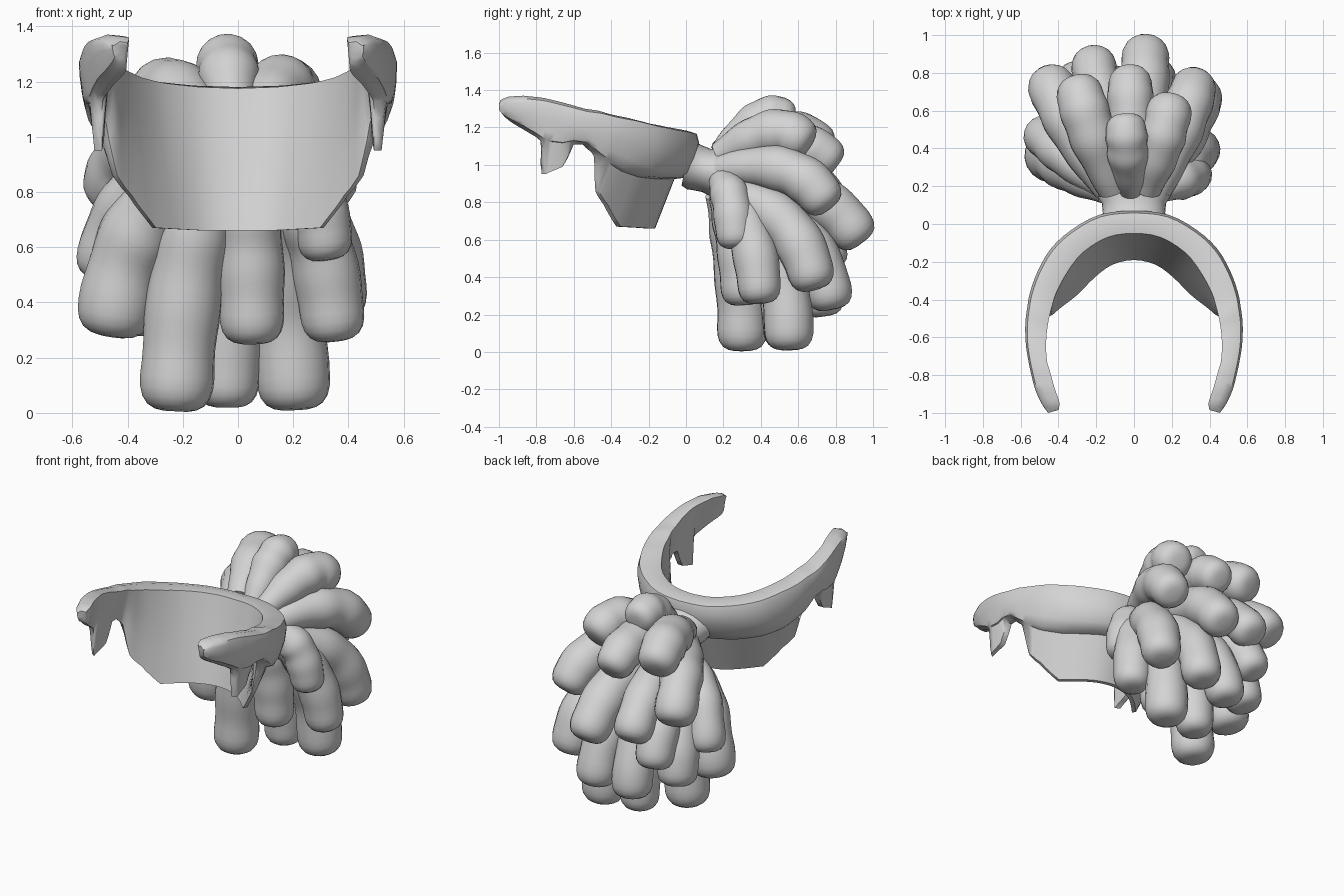
import bpy, bmesh, math
from mathutils import Vector

if "Cube" in bpy.data.objects:
    bpy.data.objects.remove(bpy.data.objects["Cube"])

grey = bpy.data.materials.new("light hair grey")
grey.diffuse_color = (0.66, 0.66, 0.66, 1)
grey.use_nodes = True
grey.node_tree.nodes["Principled BSDF"].inputs["Base Color"].default_value = grey.diffuse_color


def loft(name, rings, angle=50):
    """Skin a list of closed rings, capping both ends."""
    bm = bmesh.new()
    vs = [[bm.verts.new(p) for p in r] for r in rings]
    n = len(rings[0])
    for a, b in zip(vs, vs[1:]):
        for i in range(n):
            j = (i + 1) % n
            bm.faces.new((a[i], a[j], b[j], b[i]))
    bm.faces.new(vs[0])
    bm.faces.new(vs[-1])
    bmesh.ops.recalc_face_normals(bm, faces=bm.faces)
    me = bpy.data.meshes.new(name)
    bm.to_mesh(me)
    bm.free()
    me.materials.append(grey)
    ob = bpy.data.objects.new(name, me)
    bpy.context.collection.objects.link(ob)
    bpy.ops.object.select_all(action='DESELECT')
    ob.select_set(True)
    bpy.context.view_layer.objects.active = ob
    bpy.ops.object.shade_smooth_by_angle(angle=math.radians(angle))
    return ob


# Hairline band, back centre to front tip:
# outer x y, inner rim x y, top z, band z, lower edge x y, lower z
half = [
    (0, .07, 0, -.05, 1.18, .93, 0, -.165, .66),
    (.18, .05, .14, -.07, 1.185, .93, .12, -.19, .66),
    (.33, -.03, .27, -.15, 1.20, .93, .22, -.26, .665),
    (.44, -.13, .35, -.25, 1.22, .94, .31, -.35, .67),
    (.51, -.25, .41, -.36, 1.25, .97, .40, -.42, .79),
    (.55, -.36, .435, -.44, 1.27, 1.02, .455, -.465, .86),
    (.565, -.44, .45, -.50, 1.29, 1.06, .50, -.48, 1.05),
    (.575, -.52, .46, -.56, 1.30, 1.12, .52, -.54, 1.11),
    (.575, -.60, .465, -.62, 1.32, 1.13, .52, -.60, 1.11),
    (.57, -.66, .465, -.67, 1.335, 1.12, .52, -.66, .99),
    (.56, -.72, .46, -.73, 1.35, 1.13, .52, -.75, .95),
    (.55, -.77, .445, -.78, 1.36, 1.15, .515, -.775, 1.13),
    (.525, -.87, .42, -.87, 1.37, 1.21, .48, -.87, 1.19),
    (.49, -.95, .395, -.945, 1.365, 1.25, .44, -.95, 1.24),
    (.455, -1.0, .40, -.985, 1.345, 1.29, .43, -.99, 1.285),
]


def mirrored(s):
    return tuple(-v if i in (0, 2, 6) else v for i, v in enumerate(s))


def blend(a, b, c, d, t, i):
    """Smooth in plan, straight in height."""
    if i in (4, 5, 8):
        return b + (c - b) * t
    return b + .5 * t * (c - a + t * (2*a - 5*b + 4*c - d + t * (3*(b - c) + d - a)))


def band_ring(s, k):
    o, n, p = Vector(s[0:2]), Vector(s[2:4]), Vector(s[6:8])
    zt, zb, zl = s[4], s[5], s[8]
    inward = (p - o).normalized() * min(.04, (p - o).length * .7)
    if p.y > -.5:
        inward *= .65
    wave = .012 * math.sin(k * 1.1)
    q = p + inward
    pts = [
        (n, zt - .005), (n.lerp(o, .5), zt), (n.lerp(o, .9), zt - .015),
        (o, zt - .25 * (zt - zb)),
        (o.lerp(p, .05), zt - .55 * (zt - zb) + wave),
        (o.lerp(p, .18), zt - .85 * (zt - zb) + wave),
        (o.lerp(p, .36), zb),
        (o.lerp(p, .56), zb - .02 * (zb - zl)),
        (p, zl), (q, zl),
        (q.lerp(n, .33), zl + (zt - zl) * .33),
        (q.lerp(n, .7), zl + (zt - zl) * .67),
    ]
    return [(v.x, v.y, z) for v, z in pts]


stations = [mirrored(s) for s in reversed(half[1:])] + half
rings = []
last = len(stations) - 1
for k in range(last):
    a, b, c, d = (stations[min(max(k + j, 0), last)] for j in (-1, 0, 1, 2))
    for t in (0, 1/3, 2/3):
        s = [blend(a[i], b[i], c[i], d[i], t, i) for i in range(9)]
        rings.append(band_ring(s, k + t))
rings.append(band_ring(stations[-1], last))
loft("hairline_band", rings)


def oval(c, rx, rz, tilt, n=32):
    return [(c[0] + rx * math.cos(u), c[1] + rz * math.sin(u) * tilt, c[2] + rz * math.sin(u))
            for u in (2 * math.pi * i / n for i in range(n))]


# Tie between band and locks
loft("hair_tie", [oval((0, y, z), rx, rz, .2) for y, z, rx, rz in
                  ((.0, 1.01, .18, .12), (.03, .995, .17, .125), (.06, .985, .165, .12),
                   (.11, .97, .17, .115), (.16, .96, .20, .13), (.24, .95, .20, .14))])


def lock(name, tip, r):
    """Fat tapered lock bending from the tie to its blunt tip."""
    tip = Vector(tip)
    root = Vector((max(-.14, min(.14, tip.x * .4)), .18,
                   max(.86, min(1.05, .97 + (tip.z - .85) * .3))))
    hang = max(0, min(1, (.8 - tip.z) / .6)) ** 2
    ctrl = Vector((tip.x * .88, .2 + (tip.y - .2) * (.72 + .25 * hang),
                   (root.z + tip.z) / 2 + .12))
    steps = 18
    path = []
    for i in range(steps + 1):
        t = i / steps
        pos = root * (1-t)**2 + ctrl * 2*t*(1-t) + tip * t*t
        tan = ((ctrl - root) * (1-t) + (tip - ctrl) * t).normalized()
        grow = .6 + .4 * math.sin(min(t / .6, 1) * math.pi / 2)
        path.append((pos, tan, r * grow * (1 + .03 * math.sin(t * 17 + tip.x * 20))))
    pos, tan, rr = path[-1]
    for along, wide in ((.3, .98), (.55, .91), (.75, .77), (.87, .57), (.92, .33)):
        path.append((pos + tan * r * along, tan, rr * wide))
    out = []
    for p, d, w in path:
        u = d.cross(Vector((.31, .2, .1))).normalized()
        v = d.cross(u)
        out.append([p + (u * math.cos(a) + v * math.sin(a)) * w
                    for a in (2 * math.pi * i / 18 for i in range(18))])
    loft(name, out)


# Lock tips: x, y, z, radius
upper_locks = [
    (-.04, .48, 1.26, .11), (-.28, .66, 1.13, .13), (.18, .57, 1.16, .12),
    (-.02, .72, 1.06, .12), (.31, .70, .86, .125), (-.43, .71, .85, .125),
    (-.21, .82, .72, .12), (.06, .87, .68, .13),
]
lower_locks = [
    (.31, .26, .65, .105), (-.44, .36, .40, .135), (-.22, .30, .13, .135),
    (.20, .55, .13, .13), (-.04, .53, .13, .12), (.05, .30, .36, .12),
    (.34, .39, .37, .12), (-.47, .46, .58, .11), (.34, .66, .45, .13),
    (.10, .76, .34, .125), (-.12, .72, .30, .12), (-.36, .60, .40, .125),
    (-.30, .74, .54, .12),
]
for label, group in (("upper_lock", upper_locks), ("lower_lock", lower_locks)):
    for i, (x, y, z, r) in enumerate(group):
        lock(f"{label}_{i + 1}", (x, y, z), r)
